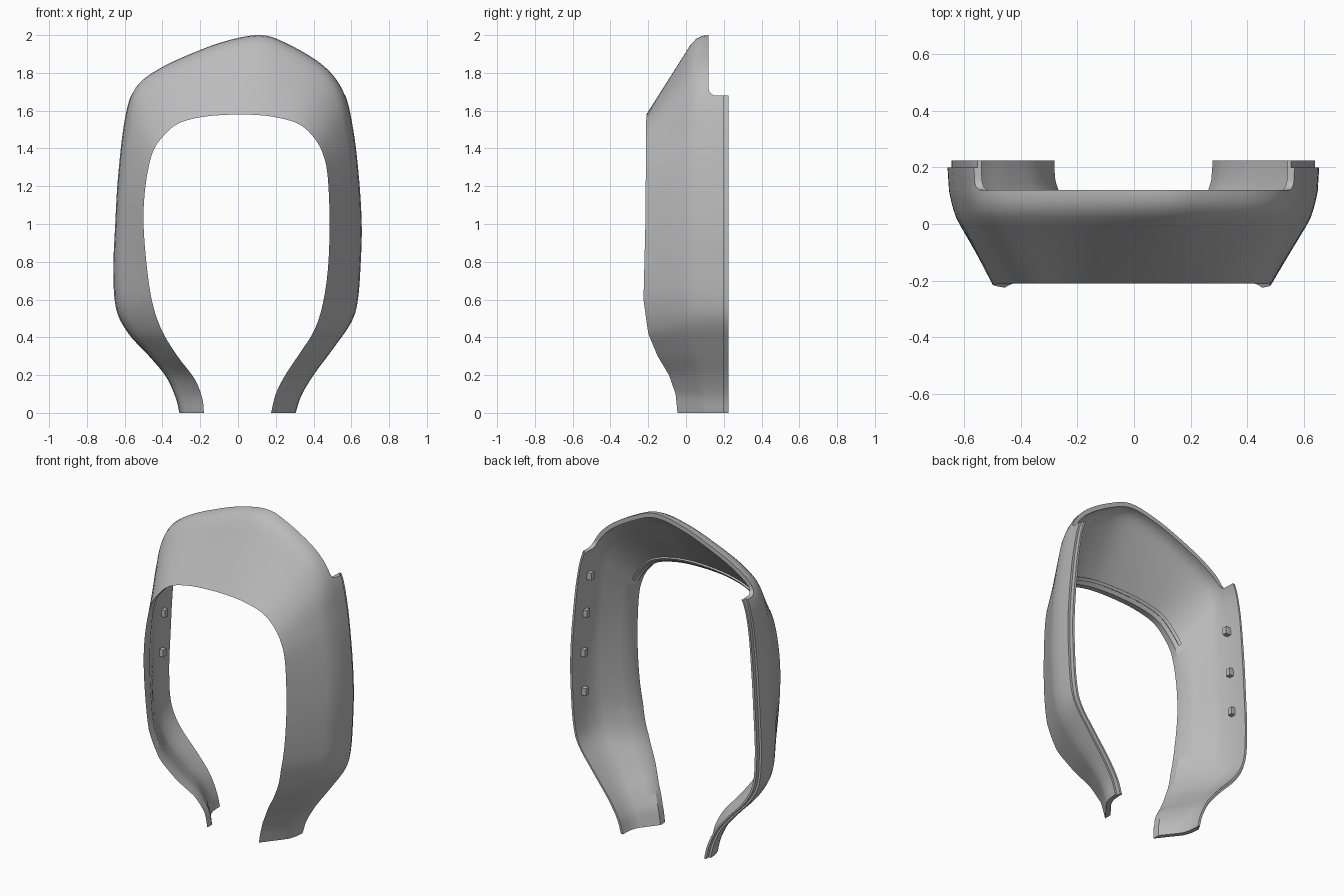
import bpy, bmesh, math
from mathutils import Vector

if "Cube" in bpy.data.objects:
    bpy.data.objects.remove(bpy.data.objects["Cube"], do_unlink=True)

grey = bpy.data.materials.new("plain grey")
grey.use_nodes = True
grey.diffuse_color = (0.5, 0.5, 0.5, 1)
grey.node_tree.nodes["Principled BSDF"].inputs["Base Color"].default_value = (0.5, 0.5, 0.5, 1)

WALL = 0.028    # shell thickness
RIM = 0.2       # depth where the outer wall ends
LIP = 0.225     # depth of the inner half of the rim

# Stations from the left foot over the crown to the right foot:
# front opening edge (x, z), then outermost edge (x, z)
STATIONS = [
    (.175, 0, .305, 0), (.2, .1, .335, .09), (.25, .2, .4, .2), (.33, .32, .5, .335),
    (.4, .43, .6, .48), (.445, .56, .635, .6), (.475, .75, .65, .8), (.485, 1, .655, 1),
    (.475, 1.25, .64, 1.25), (.45, 1.37, .61, 1.5), (.4, 1.46, .56, 1.7),
    (.32, 1.53, .45, 1.84), (.2, 1.565, .26, 1.955), (.08, 1.578, .12, 2),
    (-.06, 1.578, -.06, 1.97), (-.2, 1.565, -.24, 1.905), (-.32, 1.53, -.42, 1.82),
    (-.4, 1.46, -.545, 1.72), (-.455, 1.37, -.6, 1.55), (-.49, 1.2, -.635, 1.25),
    (-.5, 1, -.65, 1), (-.48, .75, -.66, .75), (-.45, .57, -.645, .55),
    (-.4, .43, -.58, .42), (-.32, .3, -.47, .3), (-.23, .18, -.38, .19),
    (-.19, .08, -.33, .08), (-.18, 0, -.31, 0)]

# Depth of the front edge by height
FRONT = [(0, -.045), (.1, -.055), (.2, -.09), (.3, -.15), (.42, -.2), (.6, -.225), (1, -.215), (1.6, -.21)]

# Cross-section: depth fraction, reach at the sides, reach at the crown
SECTION = [(0, 0, 0), (.25, .36, .385), (.5, .73, .77), (.57, .82, .88),
           (.64, .88, .95), (.72, .93, .99), (.8, .97, 1), (1, 1, 1)]


def smooth_path(points, steps=5):
    """Catmull-Rom curve through the stations."""
    pts = [Vector(p) for p in points]
    pts = [2 * pts[0] - pts[1]] + pts + [2 * pts[-1] - pts[-2]]
    out = []
    for a, b, c, d in zip(pts, pts[1:], pts[2:], pts[3:]):
        for k in range(steps):
            t = k / steps
            out.append(b + (c - a) * t / 2 + (2 * a - 5 * b + 4 * c - d) * t * t / 2
                       + (3 * b - a - 3 * c + d) * t ** 3 / 2)
    return out + [pts[-2]]


def lookup(table, v):
    for (a, fa), (b, fb) in zip(table, table[1:]):
        if v <= b:
            return fa + (fb - fa) * max(0, v - a) / (b - a)
    return table[-1][1]


def finish(name, bm):
    bmesh.ops.recalc_face_normals(bm, faces=bm.faces)
    mesh = bpy.data.meshes.new(name)
    bm.to_mesh(mesh)
    bm.free()
    ob = bpy.data.objects.new(name, mesh)
    bpy.context.collection.objects.link(ob)
    mesh.materials.append(grey)
    return ob


def activate(ob):
    bpy.ops.object.select_all(action='DESELECT')
    ob.select_set(True)
    bpy.context.view_layer.objects.active = ob


def loft(name, rings):
    """Skin closed rings and cap both ends."""
    bm = bmesh.new()
    rows = [[bm.verts.new(p) for p in ring] for ring in rings]
    n = len(rows[0])
    for a, b in zip(rows, rows[1:]):
        for i in range(n):
            j = (i + 1) % n
            bm.faces.new((a[i], a[j], b[j], b[i]))
    bm.faces.new(rows[0])
    bm.faces.new(rows[-1])
    return finish(name, bm)


def place(station, flat):
    """Map (reach, depth) points of a section into space."""
    inner, outer = Vector(station[:2]), Vector(station[2:])
    way = (outer - inner).normalized()
    return [(inner.x + way.x * d, y, inner.y + way.y * d) for d, y in flat]


def profiles(station):
    """Outer and inner wall lines of the section at a station."""
    length = (Vector(station[2:]) - Vector(station[:2])).length
    front = lookup(FRONT, station[1])
    crown = min(1, max(0, (station[3] - 1.5) / .3))
    outer = [Vector((length * (s + (c - s) * crown), front + (RIM - front) * f)) for f, s, c in SECTION]
    inner = []
    for i, p in enumerate(outer):
        u = (outer[min(i + 1, len(outer) - 1)] - outer[max(i - 1, 0)]).normalized()
        if i == 0:
            inner.append(p + Vector((0, WALL / u.x)))
        else:
            inner.append(p + Vector((-u.y, u.x)) * WALL)
    inner[-1] = outer[-1] - Vector((WALL, 0))
    return outer, inner


path = smooth_path(STATIONS)

# Main shell with a stepped rear rim
rings = []
for st in path:
    outer, inner = profiles(st)
    end = outer[-1].x
    step = [(end - WALL / 2, RIM), (end - WALL / 2, LIP), (end - WALL, LIP)]
    rings.append(place(st, [tuple(p) for p in outer] + step + [tuple(p) for p in reversed(inner)]))
shell = loft("bezel_shell", rings)

# Rear notch across the crown, with a rounded corner
corner = [(.16 - .04 * math.cos(a), 1.72 - .04 * math.sin(a))
          for a in [math.pi / 2 * k / 8 for k in range(9)]]
notch = [(.12, 2.3)] + corner + [(.5, 1.68), (.5, 2.3)]
cutter = loft("notch_cutter", [[(x, y, z) for y, z in notch] for x in (-1, 1)])
cutter.hide_render = True
activate(shell)
cut = shell.modifiers.new("notch", 'BOOLEAN')
cut.operation = 'DIFFERENCE'
cut.solver = 'EXACT'
cut.object = cutter
bpy.ops.object.modifier_apply(modifier=cut.name)
bpy.data.objects.remove(cutter, do_unlink=True)
bpy.ops.object.shade_smooth_by_angle(angle=math.radians(32))

# Ridge inside the top of the front opening
rings = []
for st in path:
    if st[1] > 1.38:
        inner = profiles(st)[1]
        u = (inner[1] - inner[0]).normalized()
        n = Vector((-u.y, u.x))
        base = inner[0] + u * .025
        rings.append(place(st, [base - n * .005, base + n * .01, base + u * .02 + n * .01, base + u * .02 - n * .005]))
ridge = loft("opening_ridge", rings)
activate(ridge)
bpy.ops.object.shade_smooth_by_angle(angle=math.radians(32))

# Clips on the inside of both side walls
for side, name, heights in ((1, "left_clip", (1.5, 1.26, 1.01, .77)),
                            (-1, "right_clip", (1.42, 1.16, .91))):
    for z in heights:
        near = min((p for p in path if p[2] * side > 0), key=lambda p: abs(p[3] - z))
        bm = bmesh.new()
        bmesh.ops.create_cube(bm, size=1)
        bmesh.ops.scale(bm, vec=(.035, .03, .045), verts=bm.verts)
        bmesh.ops.translate(bm, vec=(near[2] - side * .042, .13, z), verts=bm.verts)
        finish(name, bm)
